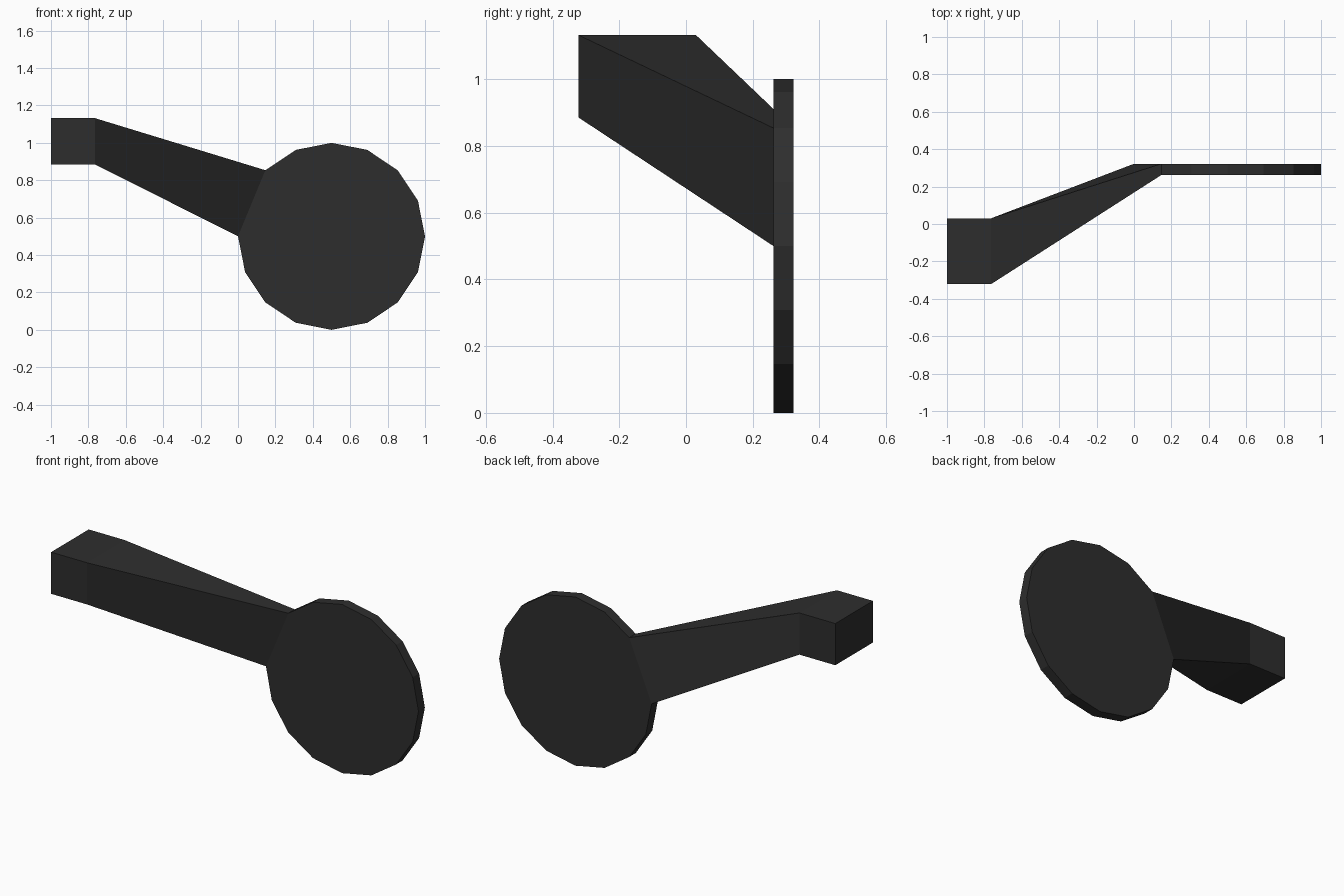
import bpy, bmesh, math

if "Cube" in bpy.data.objects:
    bpy.data.objects.remove(bpy.data.objects["Cube"])

mat = bpy.data.materials.new("charcoal")
mat.diffuse_color = (0.027, 0.027, 0.027, 1)
mat.use_nodes = True
mat.node_tree.nodes["Principled BSDF"].inputs["Base Color"].default_value = mat.diffuse_color

# Disc: 16-sided outline with one corner left out to make a wide flat for the arm
bm = bmesh.new()
angles = [math.radians(22.5 * i) for i in range(16) if i != 7]
ring = [bm.verts.new((0.5 + 0.5 * math.cos(a), 0.262, 0.5 + 0.5 * math.sin(a)))
        for a in angles]
front = bm.faces.new(ring)
res = bmesh.ops.extrude_face_region(bm, geom=[front], use_keep_orig=True)
for v in res["geom"]:
    if isinstance(v, bmesh.types.BMVert):
        v.co.y = 0.322
bmesh.ops.recalc_face_normals(bm, faces=bm.faces)


def extrude_to(face, x):
    """Extrude a four-cornered face to the arm's cross-section at x."""
    new = bmesh.ops.extrude_discrete_faces(bm, faces=[face])["faces"][0]
    for v in new.verts:
        v.co = (x,
                -0.322 if v.co.y < 0.29 and v.co.y != 0.03 else 0.03,
                1.132 if v.co.z > 0.86 or 0.8 < v.co.z < 0.86 else 0.885)
    return new


# Arm: tapered neck grown from the flat, then a square end block
flat = max((f for f in bm.faces if len(f.verts) == 4), key=lambda f: f.calc_area())
neck = extrude_to(flat, -0.765)
end = bmesh.ops.extrude_discrete_faces(bm, faces=[neck])["faces"][0]
for v in end.verts:
    v.co.x = -1.0
bmesh.ops.recalc_face_normals(bm, faces=bm.faces)

mesh = bpy.data.meshes.new("disc_with_arm")
bm.to_mesh(mesh)
bm.free()
mesh.materials.append(mat)
obj = bpy.data.objects.new("disc_with_arm", mesh)
bpy.context.collection.objects.link(obj)
